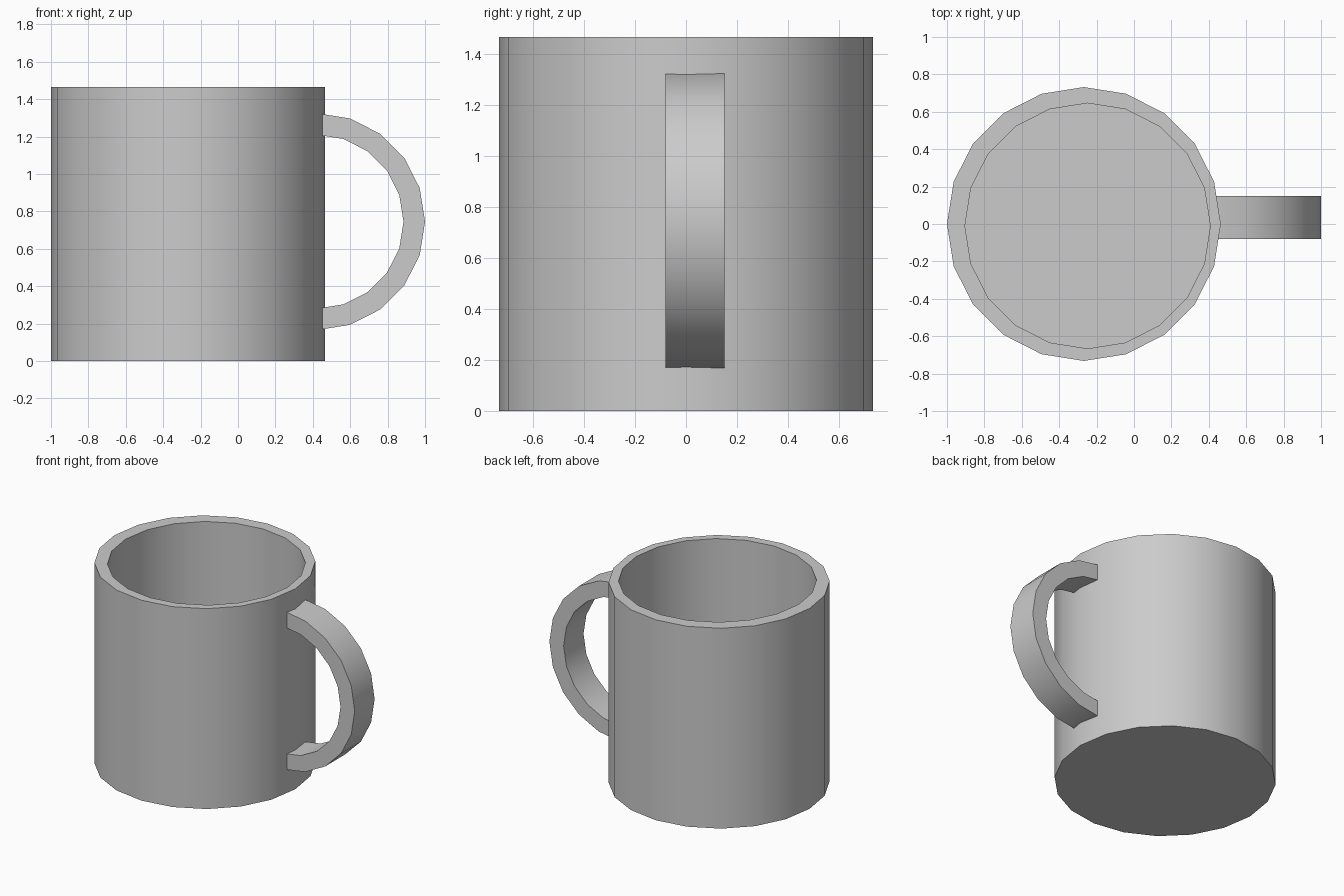
import bpy, bmesh
from math import cos, sin, pi

if "Cube" in bpy.data.objects:
    bpy.data.objects.remove(bpy.data.objects["Cube"])

SIDES = 20
HEIGHT = 1.465


def finish(name, bm):
    bmesh.ops.recalc_face_normals(bm, faces=bm.faces)
    mesh = bpy.data.meshes.new(name)
    bm.to_mesh(mesh)
    bm.free()
    obj = bpy.data.objects.new(name, mesh)
    bpy.context.collection.objects.link(obj)
    bpy.ops.object.select_all(action='DESELECT')
    obj.select_set(True)
    bpy.context.view_layer.objects.active = obj
    bpy.ops.object.shade_smooth_by_angle(angle=pi / 6)
    return obj


def ring(bm, cx, cy, r, z):
    return [bm.verts.new((cx + r * cos(2 * pi * i / SIDES),
                          cy + r * sin(2 * pi * i / SIDES), z))
            for i in range(SIDES)]


def bridge(bm, a, b, closed=True):
    n = len(a)
    for i in range(n if closed else n - 1):
        j = (i + 1) % n
        bm.faces.new((a[i], a[j], b[j], b[i]))


# Cup: outer wall, rim, slightly off-centre inner wall and floor
bm = bmesh.new()
rings = [ring(bm, -0.268, 0, 0.732, 0),
         ring(bm, -0.268, 0, 0.732, HEIGHT),
         ring(bm, -0.248, -0.01, 0.656, HEIGHT),
         ring(bm, -0.248, -0.01, 0.656, 0.1)]
for lower, upper in zip(rings, rings[1:]):
    bridge(bm, lower, upper)
bm.faces.new(rings[0])
bm.faces.new(rings[-1])
finish("cup", bm)

# Handle: half ring of rectangular section, ends buried in the wall
bm = bmesh.new()
sections = []
for i in range(11):
    a = -pi / 2 + pi * i / 10
    sections.append([bm.verts.new((0.42 + r * cos(a), y, 0.745 + r * sin(a)))
                     for r, y in ((0.58, -0.08), (0.58, 0.15),
                                  (0.465, 0.15), (0.465, -0.08))])
for s, t in zip(sections, sections[1:]):
    bridge(bm, s, t)
bm.faces.new(sections[0])
bm.faces.new(sections[-1])
finish("handle", bm)
